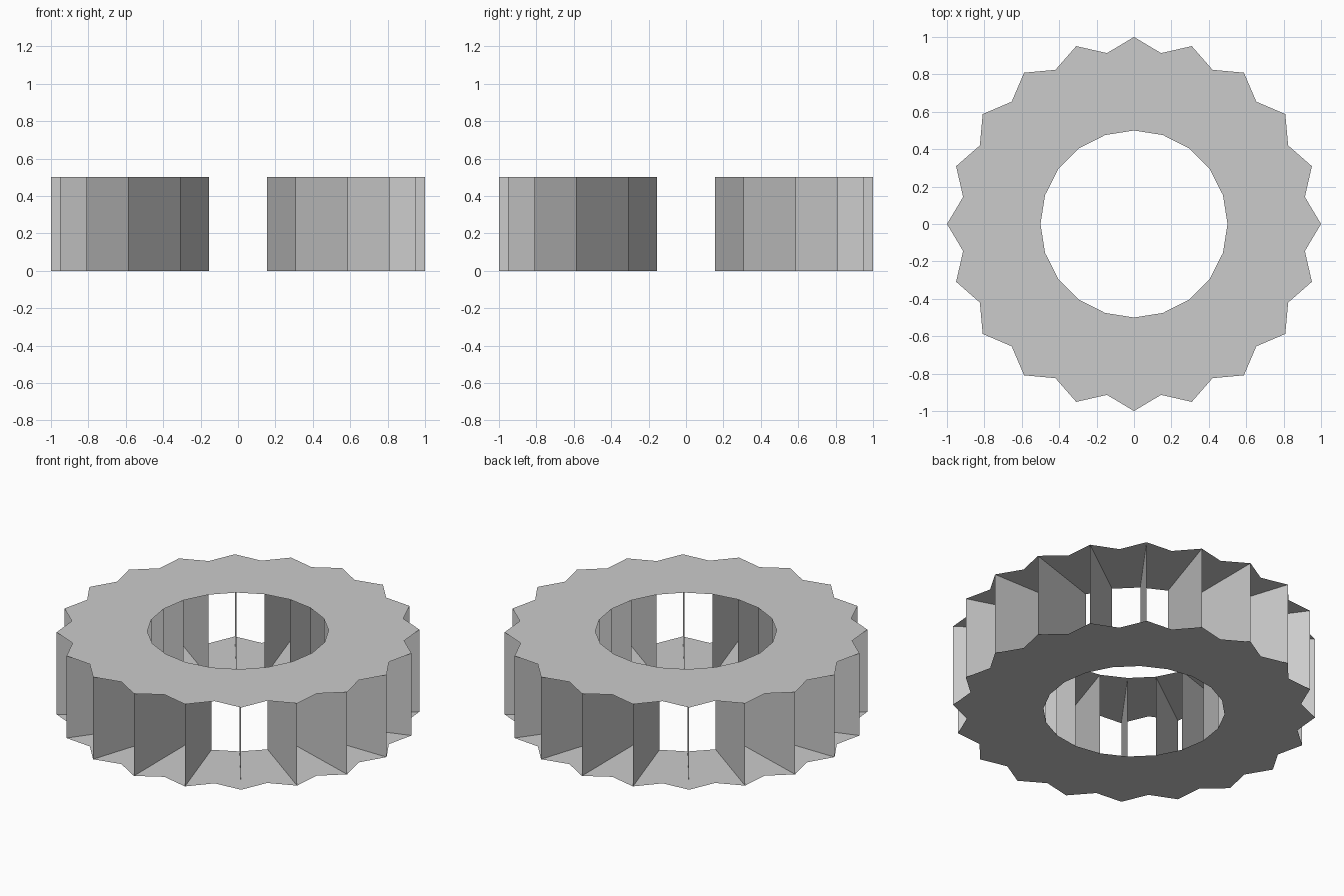
import bpy
import bmesh
from math import pi, sin, cos

if "Cube" in bpy.data.objects:
    bpy.data.objects.remove(bpy.data.objects["Cube"])

TEETH = 20
STEP = 2 * pi / TEETH
INNER, VALLEY, TIP = 0.5, 0.925, 1.0
HEIGHT = 0.5

grey = bpy.data.materials.new("light grey")
grey.use_nodes = True
colour = (0.6, 0.6, 0.6, 1)
grey.diffuse_color = colour
grey.node_tree.nodes["Principled BSDF"].inputs["Base Color"].default_value = colour


def polar(radius, turn, z):
    """Point at a number of tooth steps around the ring."""
    return (radius * cos(turn * STEP), radius * sin(turn * STEP), z)


def make_part(name, faces):
    bm = bmesh.new()
    for points in faces:
        bm.faces.new([bm.verts.new(p) for p in points])
    bmesh.ops.remove_doubles(bm, verts=bm.verts, dist=0.0001)
    mesh = bpy.data.meshes.new(name)
    bm.to_mesh(mesh)
    bm.free()
    mesh.materials.append(grey)
    obj = bpy.data.objects.new(name, mesh)
    bpy.context.collection.objects.link(obj)


def toothed_ring(z, facing_up):
    """Flat ring with a round hole and a pointed outer rim."""
    faces = []
    for k in range(TEETH):
        first = [polar(INNER, k, z), polar(TIP, k, z), polar(VALLEY, k + 0.5, z)]
        second = [polar(INNER, k, z), polar(VALLEY, k + 0.5, z),
                  polar(TIP, k + 1, z), polar(INNER, k + 1, z)]
        faces += [first, second] if facing_up else [first[::-1], second[::-1]]
    return faces


# Thin rings above and below
make_part("top_ring", toothed_ring(HEIGHT, True))
make_part("bottom_ring", toothed_ring(0, False))

# Thin radial blades joining the rings, one at each tooth tip
make_part("radial_blades", [
    [polar(INNER, k, 0), polar(TIP, k, 0), polar(TIP, k, HEIGHT), polar(INNER, k, HEIGHT)]
    for k in range(TEETH)])
